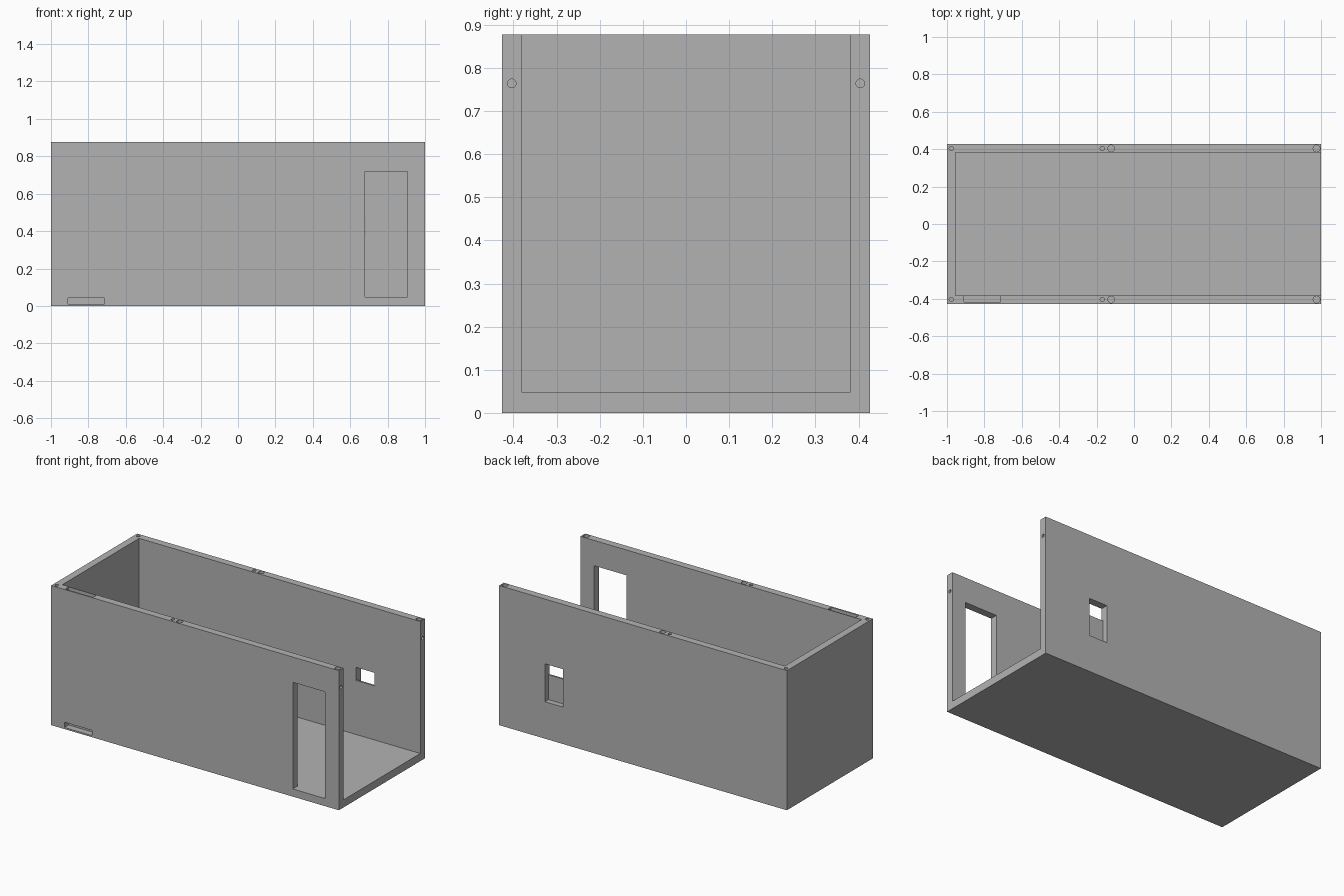
import bpy
import bmesh
from math import pi
from mathutils import Matrix, Vector

if "Cube" in bpy.data.objects:
    bpy.data.objects.remove(bpy.data.objects["Cube"], do_unlink=True)

# Overall sizes
HALF_X, HALF_Y, HEIGHT = 1.0, 0.427, 0.877
INNER_Y, INNER_X, FLOOR = 0.381, -0.954, 0.048
WALL_MID = 0.404

grey = bpy.data.materials.new("plain_grey")
grey.use_nodes = True
colour = (0.45, 0.45, 0.45, 1)
grey.diffuse_color = colour
grey.node_tree.nodes["Principled BSDF"].inputs["Base Color"].default_value = colour


def make_object(name, bm):
    mesh = bpy.data.meshes.new(name)
    bm.to_mesh(mesh)
    bm.free()
    mesh.materials.append(grey)
    obj = bpy.data.objects.new(name, mesh)
    bpy.context.collection.objects.link(obj)
    return obj


def box(name, low, high):
    low, high = Vector(low), Vector(high)
    bm = bmesh.new()
    bmesh.ops.create_cube(bm, size=1, matrix=Matrix.Translation((low + high) / 2)
                          @ Matrix.Diagonal((*(high - low), 1)))
    return make_object(name, bm)


def rod(name, centre, radius, length, along_x=False):
    turn = Matrix.Rotation(pi / 2, 4, "Y") if along_x else Matrix.Identity(4)
    bm = bmesh.new()
    bmesh.ops.create_cone(bm, cap_ends=True, segments=24, radius1=radius,
                          radius2=radius, depth=length,
                          matrix=Matrix.Translation(centre) @ turn)
    return make_object(name, bm)


shell = box("open_shell", (-HALF_X, -HALF_Y, 0), (HALF_X, HALF_Y, HEIGHT))

# Interior, open at the top and at one end
cutters = [
    box("interior_cutter", (INNER_X, -INNER_Y, FLOOR), (1.2, INNER_Y, 1.2)),
    # Doorway through the front wall, level with the floor
    box("door_cutter", (0.68, -0.5, FLOOR), (0.905, -0.3, 0.718)),
    # Window recess in the back wall, with an opening in its upper part
    box("window_recess_cutter", (0.555, 0.392, 0.232), (0.682, 0.5, 0.47)),
    box("window_opening_cutter", (0.555, 0.3, 0.388), (0.682, 0.41, 0.47)),
    # Channel down inside the front wall, with an outlet near the ground
    box("channel_cutter", (-0.908, -0.418, 0.01), (-0.715, -0.386, 1.0)),
    box("outlet_cutter", (-0.908, -0.5, 0.01), (-0.715, -0.40, 0.043)),
]

# Round sockets along the top edges and in the open wall ends
for side in (-1, 1):
    y = side * WALL_MID
    for x, radius in ((-0.977, 0.011), (-0.17, 0.011), (-0.122, 0.018), (0.976, 0.018)):
        cutters.append(rod("top_socket_cutter", (x, y, HEIGHT), radius, 0.16))
    cutters.append(rod("end_socket_cutter", (HALF_X, y, 0.764), 0.01, 0.1, True))

for cutter in cutters:
    cutter.hide_render = True
    cut = shell.modifiers.new(cutter.name, "BOOLEAN")
    cut.operation = "DIFFERENCE"
    cut.solver = "EXACT"
    cut.object = cutter

# Apply the cuts and discard the cutters
bpy.context.view_layer.update()
graph = bpy.context.evaluated_depsgraph_get()
result = bpy.data.meshes.new_from_object(shell.evaluated_get(graph))
shell.modifiers.clear()
shell.data = result
result.materials.clear()
result.materials.append(grey)
for cutter in cutters:
    bpy.data.objects.remove(cutter, do_unlink=True)

# Smooth only the round sockets
bpy.ops.object.select_all(action="DESELECT")
shell.select_set(True)
bpy.context.view_layer.objects.active = shell
bpy.ops.object.shade_smooth_by_angle(angle=pi / 6)
